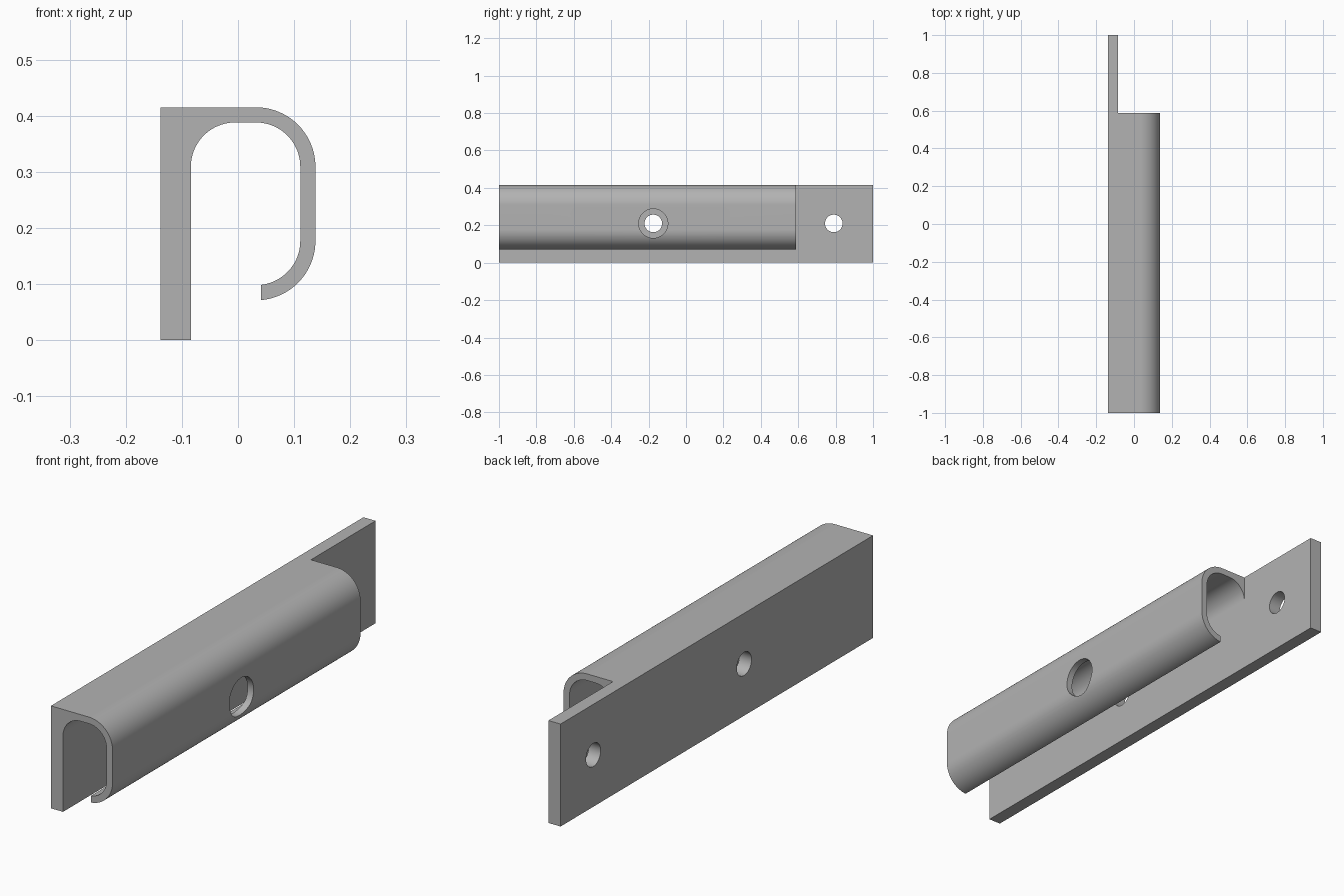
import bpy, bmesh
from math import cos, sin, pi, radians, acos
from mathutils import Matrix, Vector

cube = bpy.data.objects.get("Cube")
if cube:
    bpy.data.objects.remove(cube, do_unlink=True)

# Main dimensions
BACK, FACE, TOP = -0.138, -0.084, 0.415
FRONT_END, HOOK_END, PLATE_END = -1.0, 0.587, 1.0
R_OUT, R_IN = 0.106, 0.079
CX, CX_IN = 0.032, -0.005           # arc centres across the channel
Z_HIGH, Z_LOW = TOP - R_OUT, 0.177  # arc centres in height
LIP_X = 0.041
HOLE_Z = 0.21

metal = bpy.data.materials.new("Grey metal")
metal.use_nodes = True
grey = (0.45, 0.45, 0.45, 1)
metal.diffuse_color = grey
metal.node_tree.nodes["Principled BSDF"].inputs["Base Color"].default_value = grey


def arc(cx, cz, r, start, end, steps=20):
    """Points of an arc in the x-z plane."""
    angles = [start + (end - start) * i / steps for i in range(steps + 1)]
    return [(cx + r * cos(a), cz + r * sin(a)) for a in angles]


def extrude(bm, faces, distance):
    """Extrude faces along y and return the new end faces."""
    result = bmesh.ops.extrude_face_region(bm, geom=faces)["geom"]
    verts = [g for g in result if isinstance(g, bmesh.types.BMVert)]
    bmesh.ops.translate(bm, verts=verts, vec=Vector((0, distance, 0)))
    bmesh.ops.delete(bm, geom=faces, context="FACES_ONLY") if faces[0].is_valid and len(faces) == 1 else None
    return [g for g in result if isinstance(g, bmesh.types.BMFace)]


# Cross-section: back plate and curled hook share one seam
bm = bmesh.new()


def vert(p):
    return bm.verts.new((p[0], FRONT_END, p[1]))


seam_low, seam_top = vert((FACE, Z_HIGH)), vert((FACE, TOP))
plate = [vert((BACK, 0)), vert((FACE, 0)), seam_low, seam_top, vert((BACK, TOP))]
outer = arc(CX, Z_HIGH, R_OUT, pi / 2, 0) + arc(CX, Z_LOW, R_OUT, 0, -acos((LIP_X - CX) / R_OUT))
inner = (arc(CX, Z_LOW, R_IN, -acos((LIP_X - CX) / R_IN), 0)
         + arc(CX, Z_HIGH, R_IN, 0, pi / 2)
         + arc(CX_IN, Z_HIGH, R_IN, pi / 2, pi)[:-1])
plate_face = bm.faces.new(plate)
hook_face = bm.faces.new([seam_low, seam_top] + [vert(p) for p in outer + inner])

# Whole section along the hook, then the plate alone beyond it
ends = extrude(bm, [plate_face, hook_face], HOOK_END - FRONT_END)
plate_end = min(ends, key=lambda f: f.calc_center_median().x)
extrude(bm, [plate_end], PLATE_END - HOOK_END)
bmesh.ops.dissolve_limit(bm, angle_limit=radians(0.1), verts=bm.verts[:], edges=bm.edges[:])
bmesh.ops.recalc_face_normals(bm, faces=bm.faces[:])

mesh = bpy.data.meshes.new("hook_rail")
bm.to_mesh(mesh)
bm.free()
mesh.materials.append(metal)
rail = bpy.data.objects.new("hook_rail", mesh)
bpy.context.collection.objects.link(rail)
bpy.context.view_layer.objects.active = rail
rail.select_set(True)


def drill(name, x, y, radius):
    """Cut a round hole along x through the wall at x."""
    cut = bmesh.new()
    bmesh.ops.create_cone(cut, cap_ends=True, segments=48, radius1=radius, radius2=radius,
                          depth=0.16, matrix=Matrix.Rotation(pi / 2, 4, "Y"))
    data = bpy.data.meshes.new(name)
    cut.to_mesh(data)
    cut.free()
    data.materials.append(metal)
    cutter = bpy.data.objects.new(name, data)
    cutter.location = (x, y, HOLE_Z)
    bpy.context.collection.objects.link(cutter)
    mod = rail.modifiers.new(name, "BOOLEAN")
    mod.operation, mod.solver, mod.object = "DIFFERENCE", "EXACT", cutter
    bpy.context.view_layer.update()
    bpy.ops.object.modifier_apply(modifier=mod.name)
    bpy.data.objects.remove(cutter, do_unlink=True)


# Screw holes in the plate and a wider access hole in the hook
drill("screw_hole_middle", -0.11, -0.175, 0.047)
drill("screw_hole_end", -0.11, 0.79, 0.047)
drill("access_hole", 0.12, -0.175, 0.078)

bpy.ops.object.shade_smooth_by_angle(angle=radians(30))
rail.modifiers.new("even_shading", "WEIGHTED_NORMAL").keep_sharp = True
